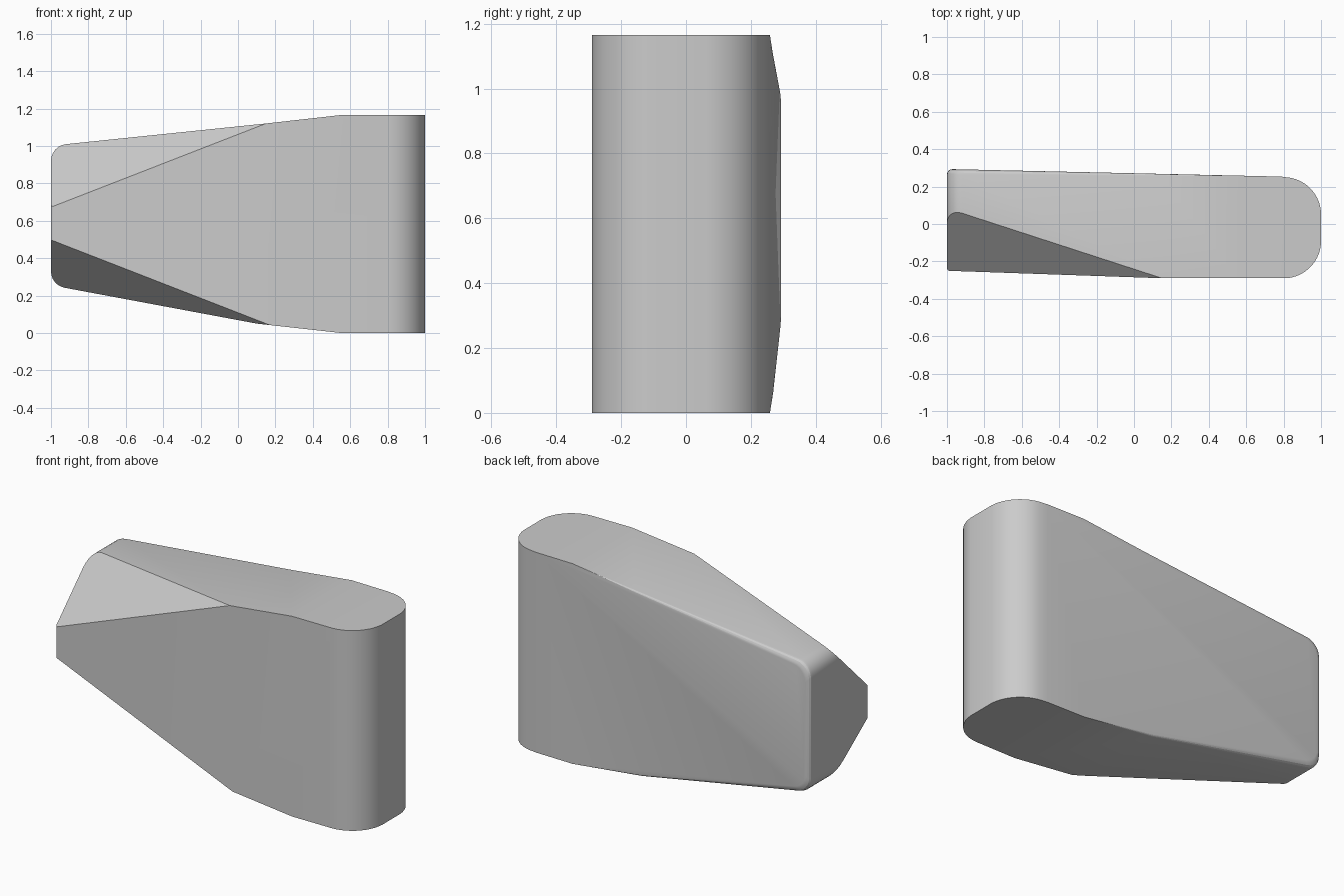
import bpy, bmesh
from math import sin, cos, radians
from mathutils import Vector

cube = bpy.data.objects.get("Cube")
if cube:
    bpy.data.objects.remove(cube)

MID = 0.5825


def arc(cx, cz, r, start, end, steps=6):
    angles = [radians(start + (end - start) * i / steps) for i in range(steps + 1)]
    return [(cx + r * cos(a), cz + r * sin(a)) for a in angles]


def back_y(x):
    return 0.271 - 0.0222 * x


# Side profile: blunt narrow end with rounded corners, flaring to full height
profile = [(1.05, 0), (1.05, 1.165), (0.55, 1.165), (0.15, 1.12)]
profile += arc(-0.91, 0.92, 0.09, 96, 180)
profile += arc(-0.91, 0.33, 0.09, 180, 260)
profile += [(0.1, 0.05), (0.55, 0)]

bm = bmesh.new()


def ring(turn):
    """Profile loop at the back; turn runs through the tapered edge rounding."""
    loop = []
    for x, z in profile:
        r = 0.028 * min(1, max(0, 0.55 - x))
        inset = r * (1 - cos(turn))
        y = back_y(x) - r * (1 - sin(turn))
        xi = x + inset if x < -0.9 else x
        zi = z - inset * (1 if z > MID else -1) * min(1, abs(z - MID) / 0.3)
        loop.append(bm.verts.new((xi, y, zi)))
    return loop


# Loft from the front cap to the rounded back cap
loops = [[bm.verts.new((x, -0.29, z)) for x, z in profile]]
loops += [ring(radians(a)) for a in (0, 22.5, 45, 67.5, 90)]
count = len(profile)
for a, b in zip(loops, loops[1:]):
    for i in range(count):
        j = (i + 1) % count
        bm.faces.new((a[i], a[j], b[j], b[i]))
bm.faces.new(loops[0])
bm.faces.new(loops[-1])
bmesh.ops.remove_doubles(bm, verts=bm.verts[:], dist=0.0004)
bmesh.ops.recalc_face_normals(bm, faces=bm.faces[:])


def slice_off(point, normal):
    """Remove everything beyond a plane and close the cut."""
    geom = bm.verts[:] + bm.edges[:] + bm.faces[:]
    cut = bmesh.ops.bisect_plane(bm, geom=geom, dist=1e-5, plane_co=point,
                                 plane_no=normal, clear_outer=True)
    edges = [e for e in cut["geom_cut"] if isinstance(e, bmesh.types.BMEdge) and e.is_boundary]
    if edges:
        bmesh.ops.holes_fill(bm, edges=edges, sides=0)


# Rounded tall end
slice_off(Vector((1, 0, 0)), Vector((1, 0, 0)))
for side, cy in ((-1, -0.09), (1, 0.05)):
    for i in range(1, 12):
        a = radians(90 * i / 12)
        n = Vector((cos(a), side * sin(a), 0))
        slice_off(Vector((0.8, cy, 0)) + n * 0.2, n)

# Slight front taper and softened end corner
slice_off(Vector((0.15, -0.29, 0)), Vector((-0.04, -1.15, 0)))
for deg in (30, 60):
    n = Vector((-cos(radians(deg)), -sin(radians(deg)), 0))
    slice_off(Vector((-0.985, -0.235, 0)) + n * 0.015, n)

# Large diagonal facets above and below the front
for sign, tip, shoulder, low in ((1, 1.12, 1.012, 0.68), (-1, 0.05, 0.24, 0.49)):
    p = Vector((0.15, -0.29, tip))
    q = Vector((-0.93, 0.065, shoulder))
    r = Vector((-0.98, -0.251, low))
    n = (q - p).cross(r - p).normalized()
    if n.z * sign < 0:
        n = -n
    slice_off(p, n)

bmesh.ops.recalc_face_normals(bm, faces=bm.faces[:])
mesh = bpy.data.meshes.new("tapered_handle")
bm.to_mesh(mesh)
bm.free()
body = bpy.data.objects.new("tapered_handle", mesh)
bpy.context.collection.objects.link(body)

grey = bpy.data.materials.new("light_grey")
grey.use_nodes = True
colour = (0.6, 0.6, 0.6, 1)
grey.diffuse_color = colour
grey.node_tree.nodes["Principled BSDF"].inputs["Base Color"].default_value = colour
mesh.materials.append(grey)

bpy.ops.object.select_all(action="DESELECT")
body.select_set(True)
bpy.context.view_layer.objects.active = body
bpy.ops.object.shade_smooth_by_angle(angle=radians(20))
